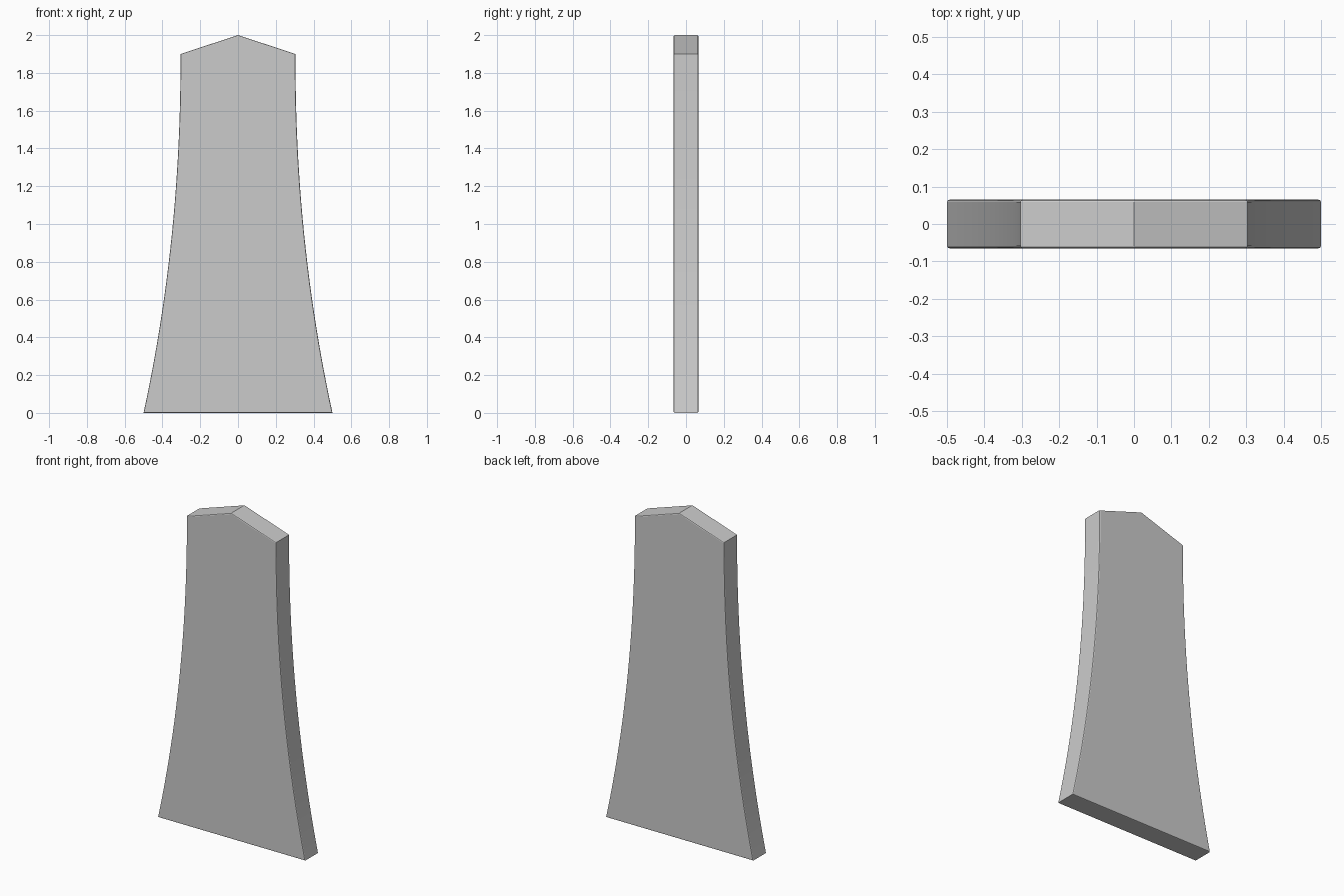
import bpy, bmesh

if "Cube" in bpy.data.objects:
    bpy.data.objects.remove(bpy.data.objects["Cube"])

HALF_T = 0.065   # half thickness
STEPS = 24       # segments along each flared side


def half_width(z):
    return 0.304 + 0.196 * (1 - z / 1.9) ** 2.1


# Outline: flared right side, peaked top, mirrored left side
side = [(half_width(1.9 * i / STEPS), 1.9 * i / STEPS) for i in range(STEPS + 1)]
outline = side + [(0, 2.0)] + [(-x, z) for x, z in reversed(side)]

# Slab: extrude the outline through its thickness
bm = bmesh.new()
front = bm.faces.new([bm.verts.new((x, -HALF_T, z)) for x, z in outline])
ext = bmesh.ops.extrude_face_region(bm, geom=[front], use_keep_orig=True)
new_verts = [v for v in ext["geom"] if isinstance(v, bmesh.types.BMVert)]
bmesh.ops.translate(bm, verts=new_verts, vec=(0, 2 * HALF_T, 0))
bmesh.ops.recalc_face_normals(bm, faces=bm.faces[:])

# Softened rims around the front and back faces
rims = [e for e in bm.edges if abs(e.verts[0].co.y - e.verts[1].co.y) < 1e-5]
bmesh.ops.bevel(bm, geom=rims, offset=0.006, segments=2, profile=0.5, affect='EDGES')

mesh = bpy.data.meshes.new("tapered_slab")
bm.to_mesh(mesh)
bm.free()
slab = bpy.data.objects.new("tapered_slab", mesh)
bpy.context.collection.objects.link(slab)
bpy.context.view_layer.objects.active = slab
slab.select_set(True)
bpy.ops.object.shade_smooth_by_angle(angle=0.3)
